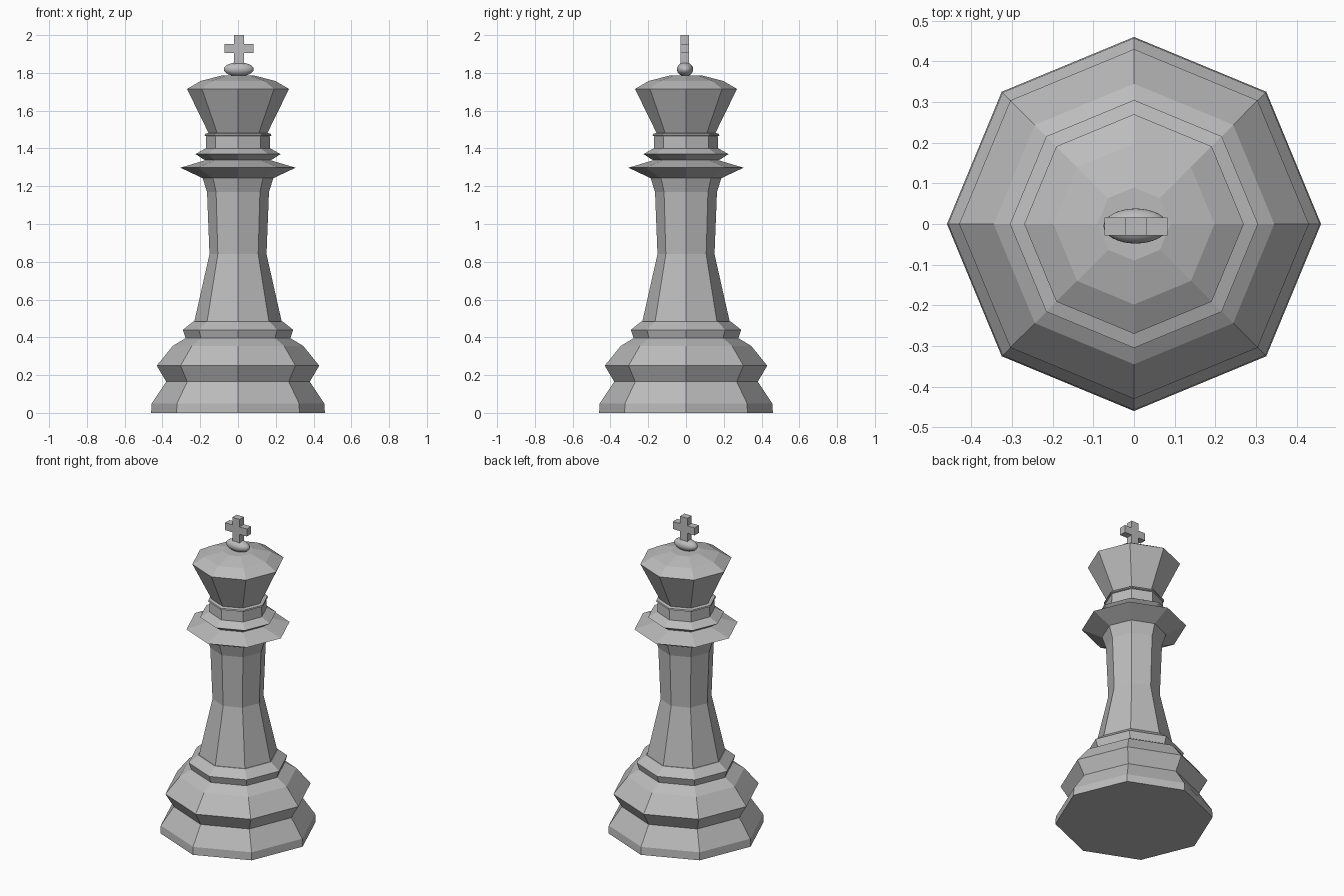
import bpy, bmesh, math

if "Cube" in bpy.data.objects:
    bpy.data.objects.remove(bpy.data.objects["Cube"])

grey = bpy.data.materials.new("stone grey")
grey.diffuse_color = (0.5, 0.5, 0.5, 1)
grey.use_nodes = True
grey.node_tree.nodes["Principled BSDF"].inputs["Base Color"].default_value = grey.diffuse_color


def make_object(name, bm):
    bmesh.ops.recalc_face_normals(bm, faces=bm.faces)
    mesh = bpy.data.meshes.new(name)
    bm.to_mesh(mesh)
    bm.free()
    mesh.materials.append(grey)
    obj = bpy.data.objects.new(name, mesh)
    bpy.context.collection.objects.link(obj)
    return obj


def lathe(name, profile, sides=8):
    """Turn (radius, height) points into a closed faceted solid."""
    bm = bmesh.new()
    rings = [[bm.verts.new((r * math.cos(math.tau * i / sides),
                            r * math.sin(math.tau * i / sides), z))
              for i in range(sides)] for r, z in profile]
    for low, high in zip(rings, rings[1:]):
        for i in range(sides):
            j = (i + 1) % sides
            bm.faces.new((low[i], low[j], high[j], high[i]))
    bm.faces.new(rings[0][::-1])
    bm.faces.new(rings[-1])
    return make_object(name, bm)


# Stepped foot, tapered shaft and collars
lathe("base", [(0.46, 0), (0.457, 0.05), (0.38, 0.165), (0.43, 0.25),
               (0.345, 0.355), (0.275, 0.397)])
lathe("base_ring", [(0.275, 0.39), (0.292, 0.44), (0.235, 0.485)])
lathe("shaft", [(0.232, 0.48), (0.151, 0.84), (0.164, 1.17), (0.188, 1.245)])
lathe("wide_collar", [(0.188, 1.243), (0.305, 1.298), (0.165, 1.34)])
lathe("small_collar", [(0.175, 1.338), (0.225, 1.37), (0.172, 1.40)])
lathe("neck", [(0.17, 1.395), (0.168, 1.465), (0.177, 1.468),
               (0.175, 1.477), (0.155, 1.482)])
lathe("crown", [(0.155, 1.48), (0.27, 1.715), (0.198, 1.757), (0.09, 1.785)])

# Flattened smooth bead under the cross
bm = bmesh.new()
bmesh.ops.create_uvsphere(bm, u_segments=32, v_segments=16, radius=1)
bmesh.ops.scale(bm, vec=(0.079, 0.043, 0.037), verts=bm.verts)
bmesh.ops.translate(bm, vec=(0.004, -0.005, 1.819), verts=bm.verts)
for f in bm.faces:
    f.smooth = True
make_object("bead", bm)

# Cross: plus-shaped outline extruded in depth
x, w, a = 0.005, 0.026, 0.077
z0, z1, z2, z3 = 1.84, 1.904, 1.952, 2.0
outline = [(-w, z0), (w, z0), (w, z1), (a, z1), (a, z2), (w, z2),
           (w, z3), (-w, z3), (-w, z2), (-a, z2), (-a, z1), (-w, z1)]
bm = bmesh.new()
face = bm.faces.new([bm.verts.new((x + px, -0.028, pz)) for px, pz in outline])
out = bmesh.ops.extrude_face_region(bm, geom=[face], use_keep_orig=True)
new = [v for v in out["geom"] if isinstance(v, bmesh.types.BMVert)]
bmesh.ops.translate(bm, vec=(0, 0.044, 0), verts=new)
make_object("cross", bm)
